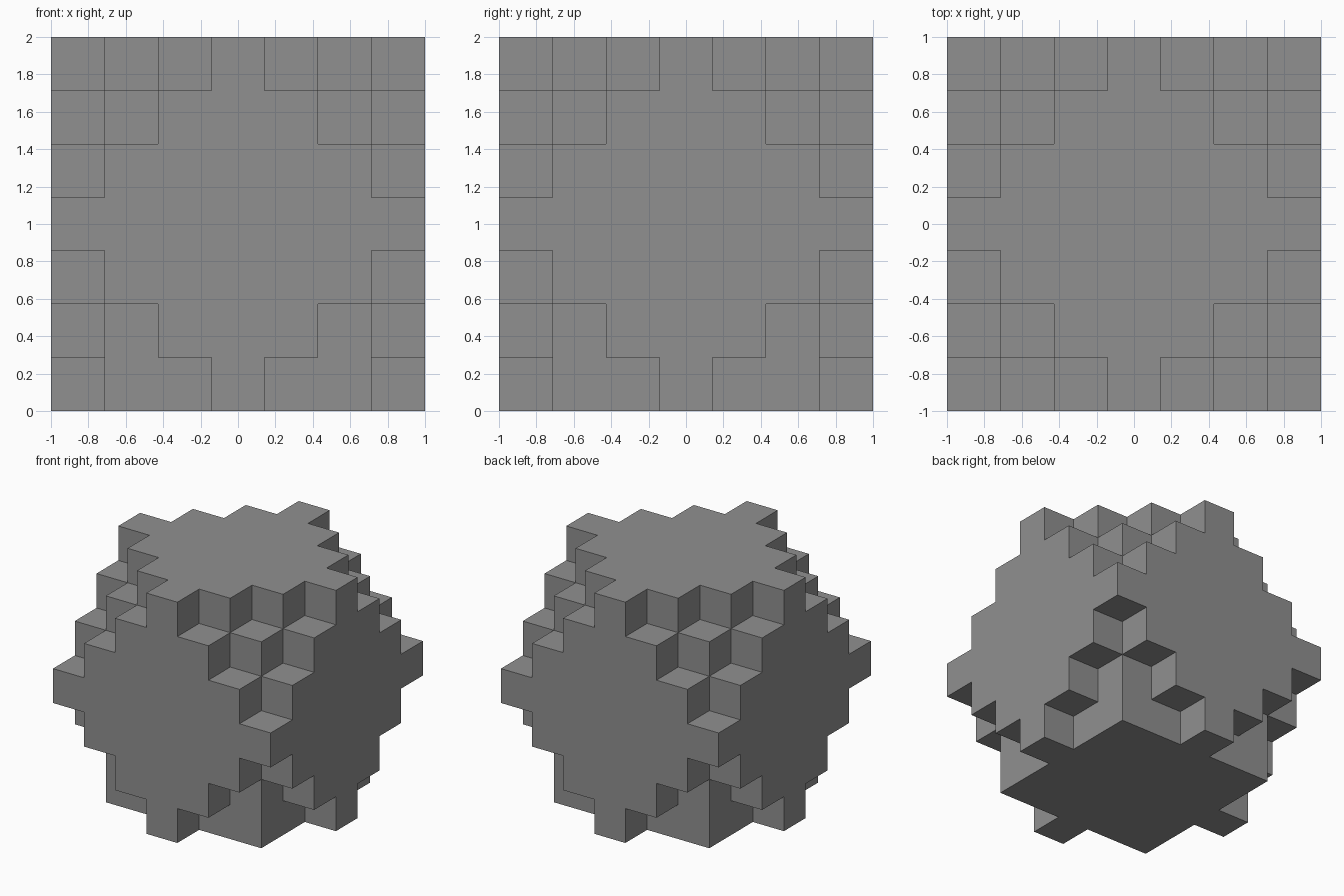
import bpy
import bmesh
from itertools import product
from mathutils import Vector

if "Cube" in bpy.data.objects:
    bpy.data.objects.remove(bpy.data.objects["Cube"], do_unlink=True)

REACH = 3                       # cells from the centre to each side
UNIT = 2 / (2 * REACH + 1)      # cell size


def filled(x, y, z):
    """Cube of cells with stepped corners and a squared-off foot."""
    ax, ay, az = abs(x), abs(y), abs(z)
    if max(ax, ay, az) > REACH:
        return False
    foot = z == -REACH and max(ax, ay) < REACH
    return foot or ax + ay + az <= 2 * REACH


def add_side(bm, cell, axis, sign):
    """One square on the open side of a cell, wound outwards."""
    normal, u = Vector((0, 0, 0)), Vector((0, 0, 0))
    normal[axis] = sign
    u[(axis + 1) % 3] = 1
    v = normal.cross(u)
    centre = Vector(cell) + normal / 2
    corners = (-u - v, u - v, u + v, v - u)
    bm.faces.new([bm.verts.new((centre + c / 2) * UNIT + Vector((0, 0, 1)))
                  for c in corners])


# Outer skin of the stepped block
bm = bmesh.new()
span = range(-REACH, REACH + 1)
for cell in product(span, repeat=3):
    if not filled(*cell):
        continue
    for axis, sign in product(range(3), (-1, 1)):
        beside = list(cell)
        beside[axis] += sign
        if not filled(*beside):
            add_side(bm, cell, axis, sign)

# Weld the squares and merge those lying in one plane
bmesh.ops.remove_doubles(bm, verts=bm.verts, dist=UNIT / 100)
bmesh.ops.dissolve_limit(bm, angle_limit=0.01, verts=bm.verts, edges=bm.edges)
mesh = bpy.data.meshes.new("stepped_block")
bm.to_mesh(mesh)
bm.free()

# Plain grey
grey = bpy.data.materials.new("plain_grey")
grey.use_nodes = True
colour = (0.28, 0.28, 0.28, 1)
grey.diffuse_color = colour
grey.node_tree.nodes["Principled BSDF"].inputs["Base Color"].default_value = colour
mesh.materials.append(grey)

block = bpy.data.objects.new("stepped_block", mesh)
bpy.context.collection.objects.link(block)
